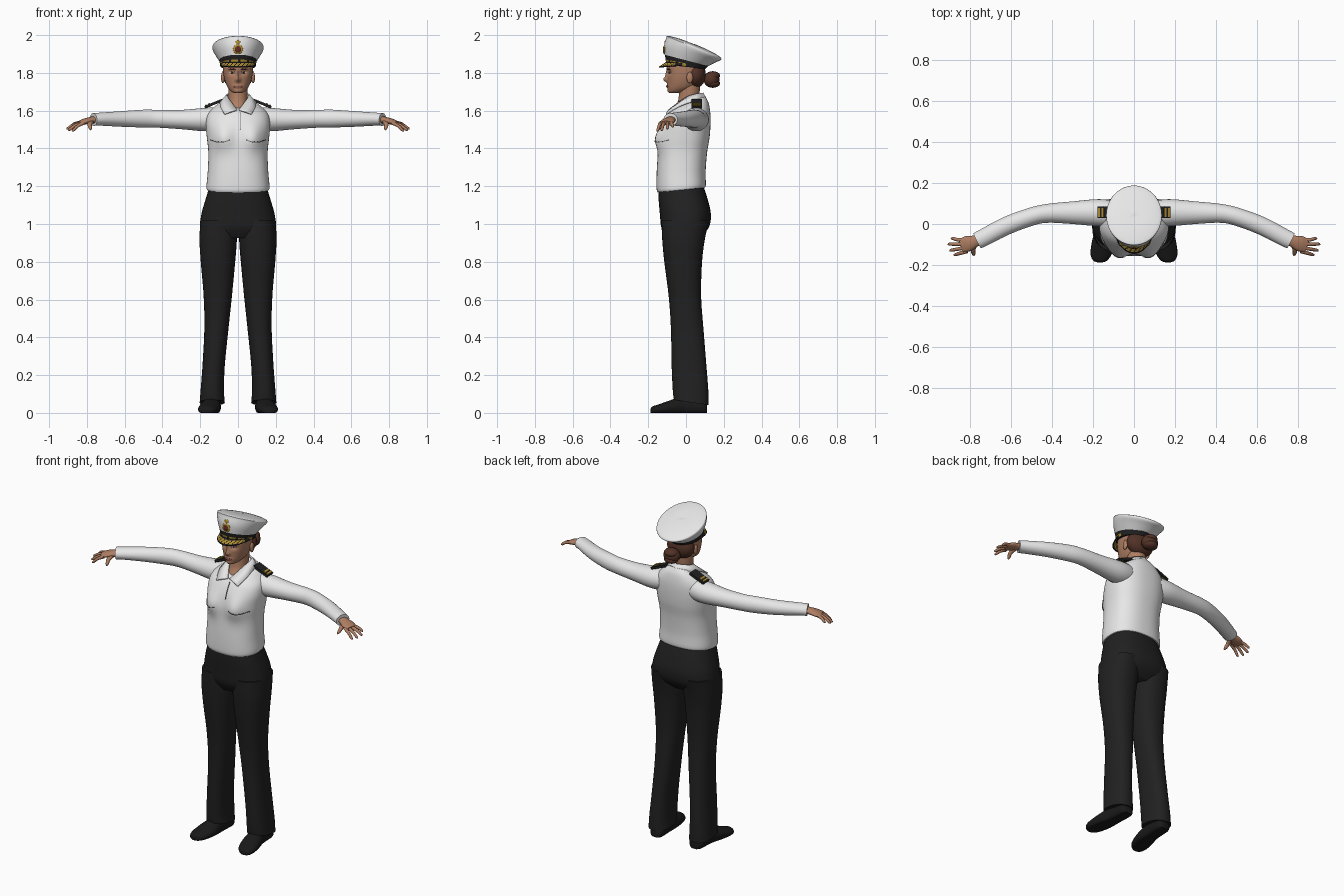
import bpy, bmesh, math
from mathutils import Vector, Matrix
from mathutils.bvhtree import BVHTree

cube = bpy.data.objects.get("Cube")
if cube:
    bpy.data.objects.remove(cube, do_unlink=True)


def material(name, *rgb):
    m = bpy.data.materials.new(name)
    m.use_nodes = True
    m.diffuse_color = (*rgb, 1)
    m.node_tree.nodes["Principled BSDF"].inputs["Base Color"].default_value = (*rgb, 1)
    return m


WHITE = material("white cloth", .8, .8, .8)
BLACK = material("black cloth", .015, .015, .016)
LEATHER = material("black leather", .01, .01, .01)
SKIN = material("skin", .43, .21, .125)
LIPS = material("lips", .3, .11, .08)
HAIR = material("brown hair", .085, .032, .02)
GOLD = material("gold", .42, .26, .03)
EYE = material("eye white", .55, .5, .46)
SEAM = material("grey seam", .16, .16, .16)
RED = material("dark red", .12, .025, .015)
made = []


def finish(name, bm, *mats):
    bmesh.ops.recalc_face_normals(bm, faces=bm.faces)
    me = bpy.data.meshes.new(name)
    bm.to_mesh(me)
    bm.free()
    for m in mats:
        me.materials.append(m)
    ob = bpy.data.objects.new(name, me)
    bpy.context.collection.objects.link(ob)
    made.append(ob)
    return ob


def spline(rows, steps):
    """Catmull-Rom interpolation through rows of equal-length tuples."""
    p = [rows[0]] + list(rows) + [rows[-1]]
    out = []
    for i in range(1, len(p) - 2):
        for k in range(steps):
            t = k / steps
            out.append([.5 * (2 * b + (c - a) * t + (2 * a - 5 * b + 4 * c - d) * t * t
                              + (3 * b - a - 3 * c + d) * t ** 3)
                        for a, b, c, d in zip(*p[i - 1:i + 3])])
    return out + [list(rows[-1])]


def loft(name, sections, mat, side=1, n=32, steps=4, power=2.0, floor=False):
    """Skin rounded rings; a section is centre, half axis u, half axis v."""
    bm = bmesh.new()
    rings = []
    for s in spline(sections, steps):
        c, u, v = Vector(s[:3]), Vector(s[3:6]), Vector(s[6:])
        ring = []
        for i in range(n):
            a = math.tau * i / n
            ca, sa = math.cos(a), math.sin(a)
            q = c + u * math.copysign(abs(ca) ** (2 / power), ca) \
                + v * math.copysign(abs(sa) ** (2 / power), sa)
            ring.append(bm.verts.new((q.x * side, q.y, max(q.z, 0) if floor else q.z)))
        rings.append(ring)
    for a, b in zip(rings, rings[1:]):
        for i in range(n):
            j = (i + 1) % n
            bm.faces.new((a[i], a[j], b[j], b[i]))
    bm.faces.new(rings[0])
    bm.faces.new(rings[-1])
    return finish(name, bm, mat)


def level(z, x0, x1, y0, y1, tilt=0):
    return ((x0 + x1) / 2, (y0 + y1) / 2, z, (x1 - x0) / 2, 0, 0, 0, (y1 - y0) / 2, tilt)


def centred(z, hx, y0, y1, tilt=0):
    return level(z, -hx, hx, y0, y1, tilt)


def tube(name, path, mat, side=1, n=20, steps=5):
    """Path rows are x, y, z, half width, half height."""
    secs = []
    for i, (x, y, z, w, h) in enumerate(path):
        t = Vector(path[min(i + 1, len(path) - 1)][:3]) - Vector(path[max(i - 1, 0)][:3])
        u = Vector((0, 0, 1)).cross(t).normalized()
        secs.append((x, y, z, *(u * w), *(t.cross(u).normalized() * h)))
    return loft(name, secs, mat, side, n, steps)


def push(ob, centre, radius, move):
    """Sculpt a soft bump, mirrored in x."""
    for v in ob.data.vertices:
        q = Vector((abs(v.co.x), v.co.y, v.co.z)) - Vector(centre)
        f = math.exp(-sum((a / r) ** 2 for a, r in zip(q, radius)))
        v.co += Vector(move) * f


def decal(name, target, mat, x, z, w, h, bend=0, oval=True, lift=.002, thick=.003):
    """Thin plate draped on the front of the target."""
    me = target.data
    tree = BVHTree.FromPolygons([v.co for v in me.vertices], [p.vertices for p in me.polygons])
    bm = bmesh.new()
    cols = []
    for i in range(13):
        t = (i / 6 - 1) * .98
        k = h * (math.sqrt(1 - t * t) if oval else 1)
        col = []
        for j in range(7):
            p = Vector((x + w * t, -1, z + bend * t * t + k * (j / 3 - 1)))
            hit = tree.ray_cast(p, Vector((0, 1, 0)))[0]
            col.append(bm.verts.new((p.x, (hit.y if hit else 0) - lift, p.z)))
        cols.append(col)
    for a, b in zip(cols, cols[1:]):
        for j in range(6):
            bm.faces.new((a[j], b[j], b[j + 1], a[j + 1]))
    ob = finish(name, bm, mat)
    mod = ob.modifiers.new("thickness", "SOLIDIFY")
    mod.thickness, mod.offset = thick, 0


def ball(name, mat, centre, size, rot=None):
    bm = bmesh.new()
    m = Matrix.Translation(centre) @ (rot or Matrix()) @ Matrix.Diagonal((*size, 1))
    bmesh.ops.create_uvsphere(bm, u_segments=24, v_segments=14, radius=1, matrix=m)
    return finish(name, bm, mat)


def board(name, mat, centre, size, angle):
    bm = bmesh.new()
    m = Matrix.Translation(centre) @ Matrix.Rotation(angle, 4, "Y") @ Matrix.Diagonal((*size, 1))
    bmesh.ops.create_cube(bm, size=1, matrix=m)
    return finish(name, bm, mat)


# Shirt body
shirt = loft("shirt_body", [
    centred(1.18, .163, -.15, .1, .012), centred(1.2, .167, -.156, .105, .01),
    centred(1.28, .16, -.155, .104), centred(1.38, .157, -.148, .112),
    centred(1.46, .165, -.14, .125), centred(1.53, .17, -.128, .13, .005),
    centred(1.585, .158, -.105, .128, .01), centred(1.625, .115, -.08, .118, .02),
    centred(1.645, .075, -.06, .1, .03)], WHITE, n=56, steps=6, power=2.4)
push(shirt, (.082, -.14, 1.455), (.055, .1, .065), (0, -.032, 0))
for x in (.095, -.095):
    decal("pocket_seam", shirt, SEAM, x, 1.433, .05, .002, .012, False)
decal("placket_seam", shirt, SEAM, .012, 1.545, .002, .045, 0, False)

# Trousers
seat = loft("trouser_seat", [
    centred(1.2, .15, -.145, .092), centred(1.13, .172, -.145, .115),
    centred(1.05, .194, -.138, .132), centred(.98, .198, -.13, .12),
    centred(.925, .15, -.1, .07)], BLACK, n=48, power=2.4)

# Neck and head
loft("neck", [(0, -.015, 1.585, .03, 0, 0, 0, .05, 0), (0, -.005, 1.625, .045, 0, 0, 0, .055, .01),
              (0, .015, 1.67, .05, 0, 0, 0, .055, .01), (0, .02, 1.75, .052, 0, 0, 0, .055, 0)], SKIN)
head = loft("head", [
    centred(1.694, .022, -.088, -.03), centred(1.703, .038, -.093, .0),
    centred(1.725, .056, -.096, .05), centred(1.76, .07, -.098, .08),
    centred(1.8, .078, -.1, .09), centred(1.84, .08, -.1, .095),
    centred(1.88, .07, -.085, .08)], SKIN, n=80, steps=8, power=2.2)
push(head, (.032, -.09, 1.803), (.02, .04, .013), (0, .011, 0))
push(head, (0, -.1, 1.764), (.013, .04, .014), (0, -.02, 0))
push(head, (0, -.1, 1.79), (.008, .04, .025), (0, -.009, 0))
push(head, (0, -.1, 1.728), (.025, .04, .01), (0, -.006, 0))
push(head, (0, -.1, 1.703), (.02, .04, .01), (0, -.004, 0))
decal("mouth", head, LIPS, 0, 1.728, .024, .006, .001)
for x in (.032, -.032):
    decal("eye", head, EYE, x, 1.803, .014, .005)
    decal("iris", head, HAIR, x, 1.803, .005, .005, lift=.004)
    decal("eyebrow", head, HAIR, x, 1.82, .02, .003, -.004)
    ball("ear", SKIN, (x * 2.5, .02, 1.775), (.01, .017, .03))

# Hair with a bun at the nape
ball("hair_back", HAIR, (0, .05, 1.79), (.085, .055, .07))
bun = ball("hair_bun", HAIR, (0, .135, 1.765), (.05, .042, .042))
for z in (1.745, 1.785):
    ball("bun_coil", HAIR, (0, .142, z), (.042, .038, .024))

# Cap: band, crown, peak and badge
band = loft("cap_band", [centred(1.832, .092, -.104, .102, -.012),
                         centred(1.868, .1, -.112, .118, -.03)], BLACK, n=48, steps=6)
band.data.materials.append(GOLD)
for p in band.data.polygons:
    if p.center.y < -.005 and p.index // 48 in (1, 2) and p.index % 4:
        p.material_index = 1
loft("cap_crown", [
    centred(1.866, .1, -.113, .118, -.03), centred(1.9, .12, -.115, .155, -.045),
    centred(1.928, .135, -.104, .186, -.058), centred(1.942, .127, -.095, .176, -.054),
    centred(1.95, .07, -.03, .12, -.03), centred(1.952, .004, .04, .048, 0)],
    WHITE, n=56, steps=4)

bm = bmesh.new()
rows = []
for r in range(7):
    f = r / 6
    row = []
    for i in range(49):
        a = math.radians(-80 + 160 * i / 48)
        row.append(bm.verts.new(((.092 + .006 * f) * math.sin(a),
                                 -(.1 + .045 * f) * math.cos(a),
                                 1.862 - (.022 + .008 * math.cos(a)) * f)))
    rows.append(row)
for r in range(6):
    for i in range(48):
        face = bm.faces.new((rows[r][i], rows[r][i + 1], rows[r + 1][i + 1], rows[r + 1][i]))
        # gold leaf pattern on the peak
        face.material_index = int(r in (2, 3, 4) and 4 < i < 43 and (i + r) % 4 > 0)
peak = finish("cap_peak", bm, LEATHER, GOLD)
peak.modifiers.new("thickness", "SOLIDIFY").thickness = .005

lean = Matrix.Rotation(math.radians(-4), 4, "X")
ball("badge_wreath", GOLD, (0, -.114, 1.925), (.026, .006, .026), lean)
ball("badge_centre", RED, (0, -.117, 1.925), (.017, .006, .018), lean)
ball("badge_crown", GOLD, (0, -.109, 1.96), (.014, .006, .013), lean)

# Open collar
bm = bmesh.new()
half = spline([(0, .092, 1.695, 0, .116, 1.65), (.056, .055, 1.69, .085, .06, 1.655),
               (.052, -.005, 1.67, .095, -.035, 1.628), (.006, -.092, 1.607, .072, -.108, 1.585)], 6)
full = [(-a[0], a[1], a[2], -a[3], a[4], a[5]) for a in half[:0:-1]] + half
edge = [(bm.verts.new(a[:3]), bm.verts.new(a[3:])) for a in full]
for a, b in zip(edge, edge[1:]):
    bm.faces.new((a[0], b[0], b[1], a[1]))
collar = finish("collar", bm, WHITE)
collar.modifiers.new("thickness", "SOLIDIFY").thickness = .008

for side, tag in ((1, "left_"), (-1, "right_")):
    # Sleeve
    tube(tag + "sleeve", [
        (.08, .048, 1.56, .06, .06), (.17, .055, 1.553, .066, .062), (.3, .055, 1.553, .055, .051),
        (.42, .052, 1.557, .046, .047), (.5, .036, 1.558, .044, .047),
        (.62, -.008, 1.556, .044, .041), (.735, -.067, 1.555, .042, .034),
        (.765, -.082, 1.553, .041, .034)], WHITE, side, n=28)
    # Hand
    tube(tag + "palm", [(.74, -.07, 1.553, .026, .02), (.775, -.084, 1.55, .029, .018),
                        (.81, -.096, 1.543, .038, .016), (.842, -.106, 1.534, .034, .011)], SKIN, side)
    tips = [(.893, -.072, 1.513), (.908, -.1, 1.503), (.9, -.13, 1.496), (.88, -.152, 1.492)]
    for i, (x, y, z) in enumerate(tips):
        bx, by = .838 - .008 * i, -.079 - .018 * i
        tube(tag + "finger", [(bx, by, 1.536, .01, .01),
                              ((bx + x) / 2, (by + y) / 2, (1.54 + z) / 2 + .004, .0085, .0085),
                              (x - .008, y + .002, z + .004, .007, .007), (x, y, z, .002, .002)],
             SKIN, side, n=12, steps=3)
    tube(tag + "thumb", [(.775, -.095, 1.545, .014, .013), (.785, -.125, 1.528, .012, .011),
                         (.782, -.145, 1.508, .009, .009), (.779, -.153, 1.498, .003, .003)],
         SKIN, side, n=12, steps=3)
    # Shoulder board with gold bars
    slope = math.radians(22) * side
    board(tag + "shoulder_board", BLACK, (.13 * side, .057, 1.637), (.1, .056, .014), slope)
    for x, w in ((.15, .012), (.168, .01)):
        board(tag + "rank_bar", GOLD, (x * side, .057, 1.6385 - (x - .13) * .404),
              (w, .044, .019), slope)
    # Trouser leg and shoe
    loft(tag + "trouser_leg", [
        level(1.02, .01, .198, -.13, .122), level(.92, .006, .204, -.126, .1),
        level(.8, .015, .197, -.115, .085), level(.62, .032, .182, -.092, .08),
        level(.45, .05, .178, -.08, .092), level(.25, .07, .188, -.076, .108),
        level(.12, .074, .198, -.07, .118), level(.055, .07, .203, -.064, .12, -.014)],
        BLACK, side, n=36, steps=5, power=2.3)
    shoe = [(.112, .132, .025, .045), (.09, .133, .042, .07), (0, .137, .045, .09),
            (-.08, .148, .056, .068), (-.145, .16, .052, .045), (-.178, .165, .034, .034),
            (-.187, .166, .012, .022)]
    loft(tag + "shoe", [(x, y, h * .4, w, 0, 0, 0, 0, h * .6) for y, x, w, h in shoe],
         LEATHER, side, n=28, floor=True)

bpy.ops.object.select_all(action="DESELECT")
for ob in made:
    ob.select_set(True)
bpy.context.view_layer.objects.active = made[0]
bpy.ops.object.shade_smooth_by_angle(angle=math.radians(45))
